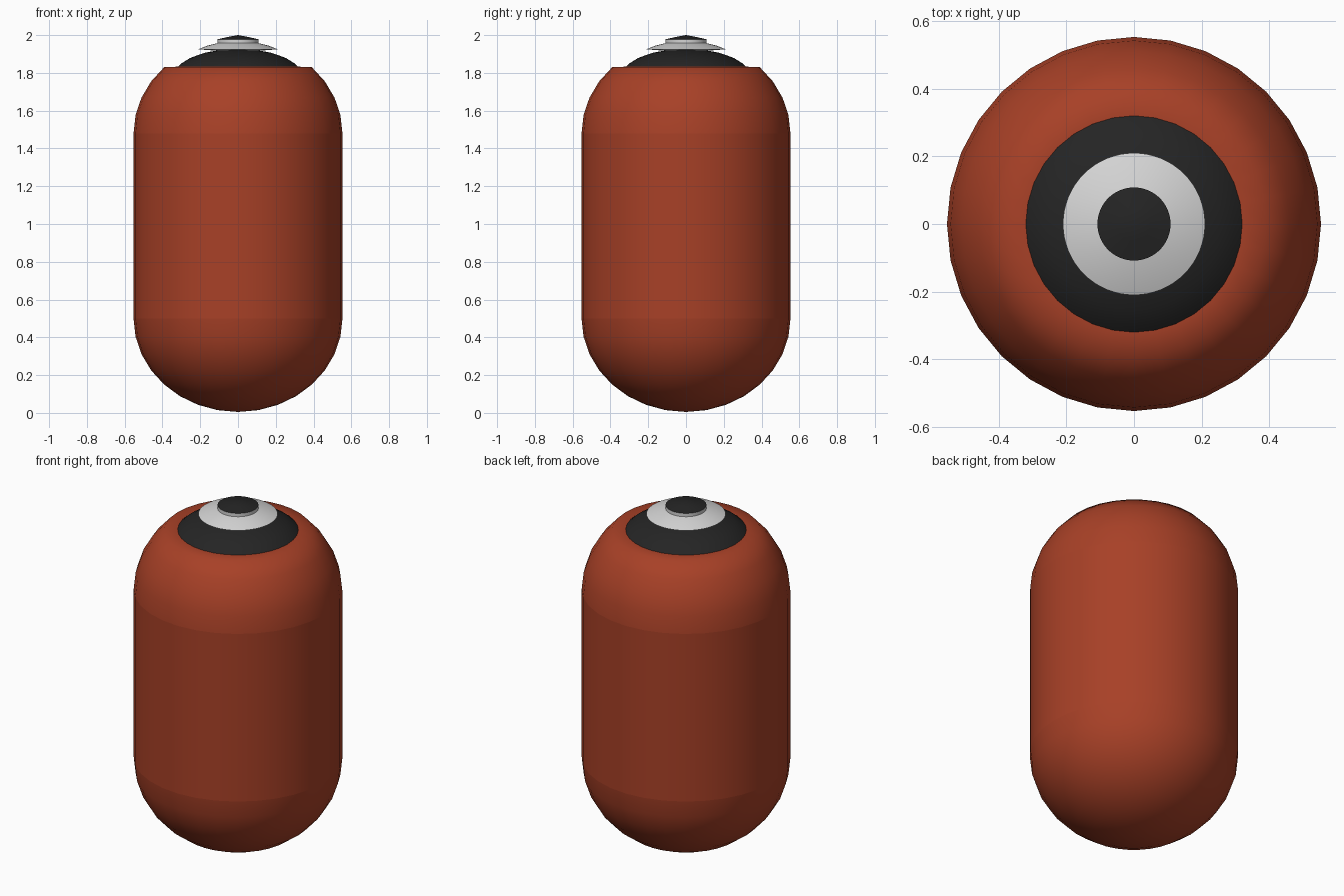
import bpy, math

cube = bpy.data.objects.get("Cube")
if cube:
    bpy.data.objects.remove(cube, do_unlink=True)


def material(name, color, metallic=0.0):
    m = bpy.data.materials.new(name)
    m.use_nodes = True
    m.diffuse_color = (*color, 1)
    bsdf = m.node_tree.nodes["Principled BSDF"]
    bsdf.inputs["Base Color"].default_value = (*color, 1)
    bsdf.inputs["Roughness"].default_value = 0.6
    return m


RED = material("brick red", (0.39, 0.052, 0.02))
BLACK = material("charcoal black", (0.018, 0.018, 0.018))
SILVER = material("light grey", (0.66, 0.66, 0.66))


def lathe(name, profile, mat, segments, sharp=30):
    """Revolve (radius, height) points about z; zero radius makes a pole."""
    verts, faces, rings = [], [], []
    for r, z in profile:
        n = 1 if r < 1e-5 else segments
        rings.append(list(range(len(verts), len(verts) + n)))
        for i in range(n):
            a = 2 * math.pi * i / segments
            verts.append((r * math.cos(a), r * math.sin(a), z))
    for low, high in zip(rings, rings[1:]):
        for i in range(segments):
            j = (i + 1) % segments
            quad = [low[i % len(low)], low[j % len(low)],
                    high[j % len(high)], high[i % len(high)]]
            faces.append(list(dict.fromkeys(quad)))
    mesh = bpy.data.meshes.new(name)
    mesh.from_pydata(verts, [], faces)
    mesh.materials.append(mat)
    obj = bpy.data.objects.new(name, mesh)
    bpy.context.collection.objects.link(obj)
    bpy.ops.object.select_all(action="DESELECT")
    obj.select_set(True)
    bpy.context.view_layer.objects.active = obj
    bpy.ops.object.shade_smooth_by_angle(angle=math.radians(sharp))
    return obj


RADIUS, RISE, LOW, HIGH = 0.553, 0.495, 0.5, 1.48
STEP = math.pi / 16


def arc(k, base):
    return (RADIUS * math.cos(k * STEP), base + RISE * math.sin(k * STEP))


# Capsule body: rounded base, straight wall, rounded shoulder cut off flat
lathe("lower_dome", [arc(k, LOW) for k in range(-8, 1)], RED, 32)
lathe("body_wall", [(RADIUS, LOW), (RADIUS, HIGH)], RED, 32)
lathe("upper_dome", [arc(k, HIGH) for k in range(5)] + [(0.32, 1.833)], RED, 32, 50)

# Dark collar dome set into the shoulder
lathe("collar", [(0.327, 1.825), (0.3, 1.85), (0.255, 1.878), (0.21, 1.895),
                 (0.17, 1.908), (0.1, 1.92), (0, 1.925)], BLACK, 64)

# Flared metal contact with a short neck
lathe("contact", [(0, 1.917), (0.11, 1.917), (0.21, 1.925), (0.16, 1.945),
                  (0.108, 1.958), (0.108, 1.978)], SILVER, 64)

# Shallow dark cap on the neck
lathe("contact_cap", [(0.108, 1.978), (0.05, 1.991), (0, 2.0)], BLACK, 64)
